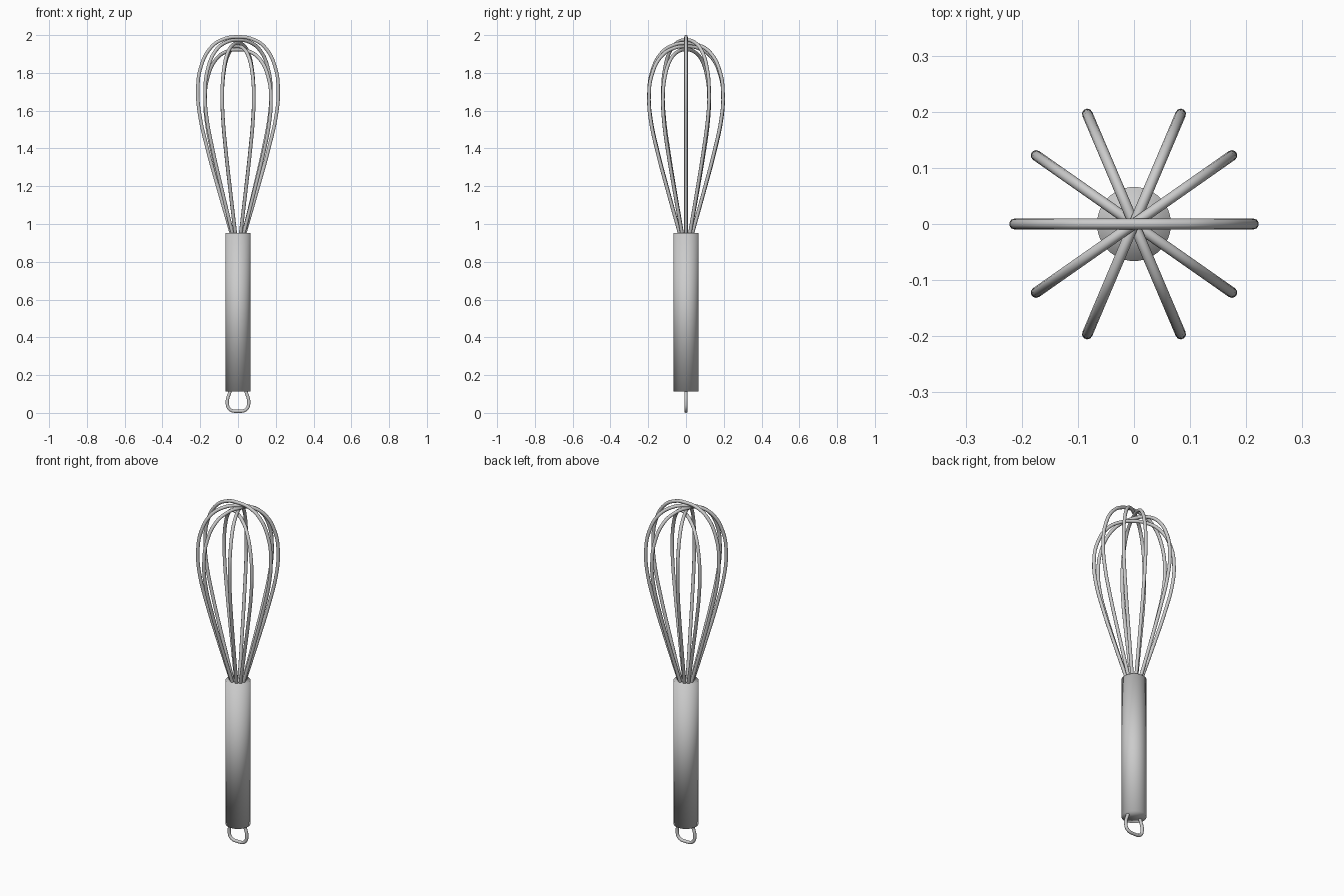
import bpy
from math import cos, sin, radians

if "Cube" in bpy.data.objects:
    bpy.data.objects.remove(bpy.data.objects["Cube"])

WIRE = 0.0095


def wire(name, points, radius):
    """Smooth round wire through the points, turned into a mesh."""
    cu = bpy.data.curves.new(name, 'CURVE')
    cu.dimensions = '3D'
    cu.bevel_depth = radius
    cu.bevel_resolution = 3
    cu.resolution_u = 8
    cu.use_fill_caps = True
    sp = cu.splines.new('BEZIER')
    sp.bezier_points.add(len(points) - 1)
    for bp, p in zip(sp.bezier_points, points):
        bp.co = p
        bp.handle_left_type = bp.handle_right_type = 'AUTO'
    ob = bpy.data.objects.new(name, cu)
    bpy.context.collection.objects.link(ob)
    bpy.ops.object.select_all(action='DESELECT')
    bpy.context.view_layer.objects.active = ob
    ob.select_set(True)
    bpy.ops.object.convert(target='MESH')
    bpy.ops.object.shade_smooth_by_angle(angle=radians(60))
    return bpy.context.object


def mirrored(half):
    """Half profile ending on the axis -> full symmetric profile."""
    return half + [(-r, z) for r, z in reversed(half[:-1])]


# Handle, softly shaded over its ends
bpy.ops.mesh.primitive_cylinder_add(vertices=48, radius=0.066, depth=0.84,
                                    location=(0, 0, 0.533))
bpy.context.object.name = "handle"
bpy.ops.object.shade_smooth()

# Whisk wires: one balloon profile, turned and stacked at different heights
balloon = mirrored([(0.021, 0.90), (0.037, 0.955), (0.108, 1.20), (0.163, 1.40),
                    (0.203, 1.58), (0.213, 1.70), (0.197, 1.83),
                    (0.140, 1.938), (0.070, 1.981), (0, 1.9905)])
base = 0.90
loops = [(0, 1.9905), (35, 1.974), (67, 1.957), (113, 1.940), (145, 1.923)]
for i, (deg, top) in enumerate(loops):
    k = (top - base) / (1.9905 - base)
    c, s = cos(radians(deg)), sin(radians(deg))
    wire(f"whisk_wire_{i + 1}",
         [(r * c, r * s, base + (z - base) * k) for r, z in balloon], WIRE)

# Hanging loop under the handle
hang = mirrored([(0.033, 0.16), (0.042, 0.115), (0.057, 0.055),
                 (0.044, 0.019), (0, 0.009)])
wire("hanging_loop", [(x, 0, z) for x, z in hang], 0.009)
